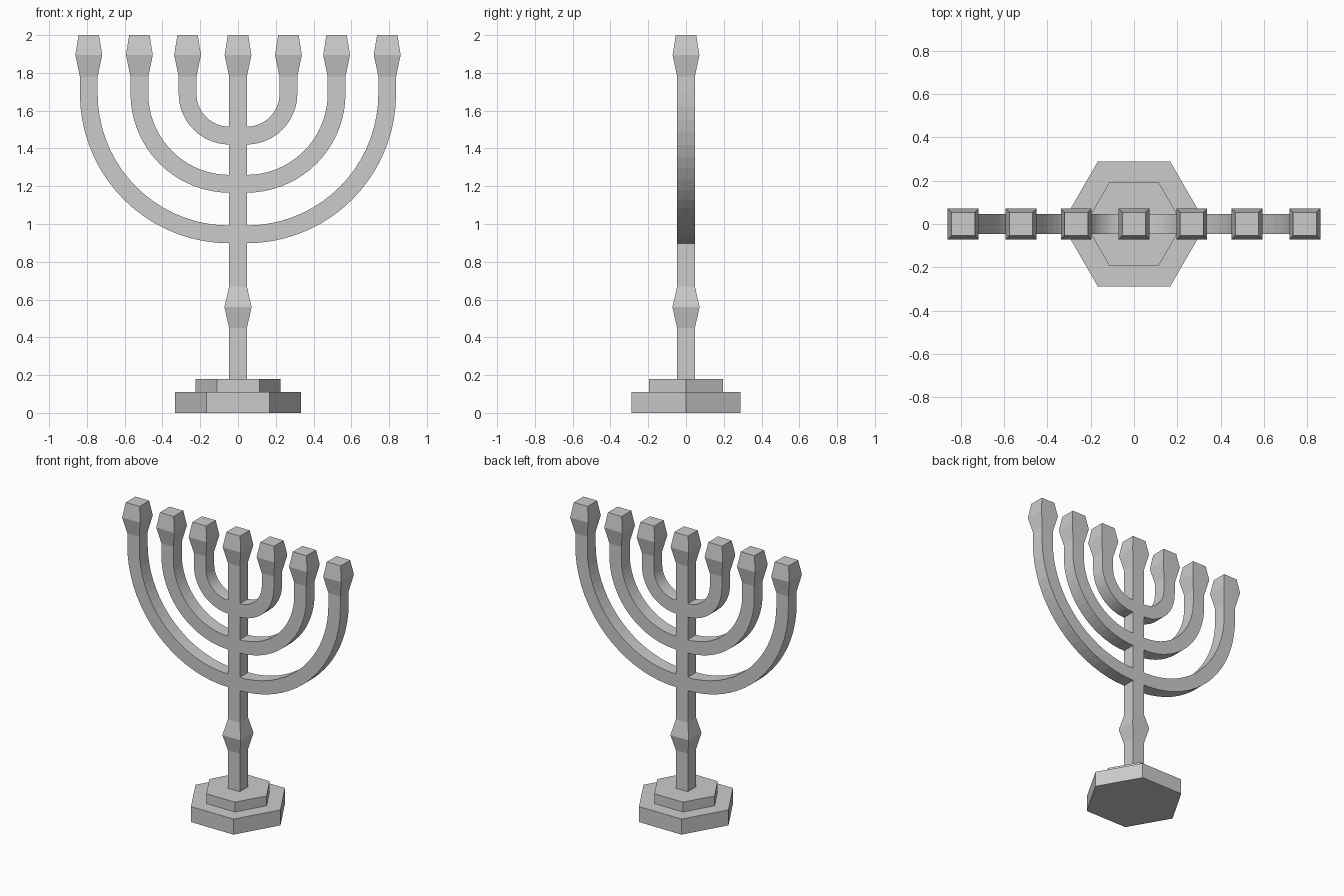
import bpy, bmesh, math
from mathutils import Vector

if "Cube" in bpy.data.objects:
    bpy.data.objects.remove(bpy.data.objects["Cube"])

HALF = 0.047           # half thickness of the square bar
ARC_Z = 1.69           # height of the centre shared by all arcs
CUP = [(1.78, HALF), (1.895, 0.071), (2.0, 0.054)]


def loft(name, rings):
    """Skin a list of equal-length vertex rings and cap both ends."""
    bm = bmesh.new()
    loops = [[bm.verts.new(p) for p in ring] for ring in rings]
    n = len(loops[0])
    for a, b in zip(loops, loops[1:]):
        for i in range(n):
            j = (i + 1) % n
            bm.faces.new((a[i], a[j], b[j], b[i]))
    bm.faces.new(loops[0])
    bm.faces.new(loops[-1])
    bmesh.ops.recalc_face_normals(bm, faces=bm.faces)
    mesh = bpy.data.meshes.new(name)
    bm.to_mesh(mesh)
    bm.free()
    obj = bpy.data.objects.new(name, mesh)
    bpy.context.collection.objects.link(obj)
    return obj


def square(centre, side, half):
    """Square section spanned by a direction in the xz plane and the y axis."""
    c, s, y = Vector(centre), Vector(side) * half, Vector((0, half, 0))
    return [c - s - y, c + s - y, c + s + y, c - s + y]


def hexagon(radius, z):
    return [(radius * math.cos(k * math.pi / 3), radius * math.sin(k * math.pi / 3), z)
            for k in range(6)]


# Stepped hexagonal base
loft("base_lower", [hexagon(0.334, 0), hexagon(0.334, 0.11)])
loft("base_upper", [hexagon(0.225, 0.11), hexagon(0.225, 0.18)])

# Central stem with a knob and a cup on top
stem = [(0.18, HALF), (0.45, HALF), (0.56, 0.072), (0.67, HALF)] + CUP
loft("stem", [square((0, 0, z), (1, 0, 0), h) for z, h in stem])

# Curved arms: quarter arc, short upright, cup; mirrored to the left
STEPS = 18
for label, x in (("inner", 0.267), ("middle", 0.522), ("outer", 0.79)):
    r = x - 0.045
    rings = []
    for k in range(STEPS + 1):
        a = math.pi / 2 * k / STEPS
        d = Vector((-math.sin(a), 0, math.cos(a)))
        rings.append(square(Vector((0.045, 0, ARC_Z)) - d * r, -d, HALF))
    rings += [square((x, 0, z), (1, 0, 0), h) for z, h in CUP]
    arm = loft(label + "_arms", rings)
    mirror = arm.modifiers.new("mirror", 'MIRROR')
    mirror.use_axis = (True, False, False)
    mirror.use_mirror_merge = False
